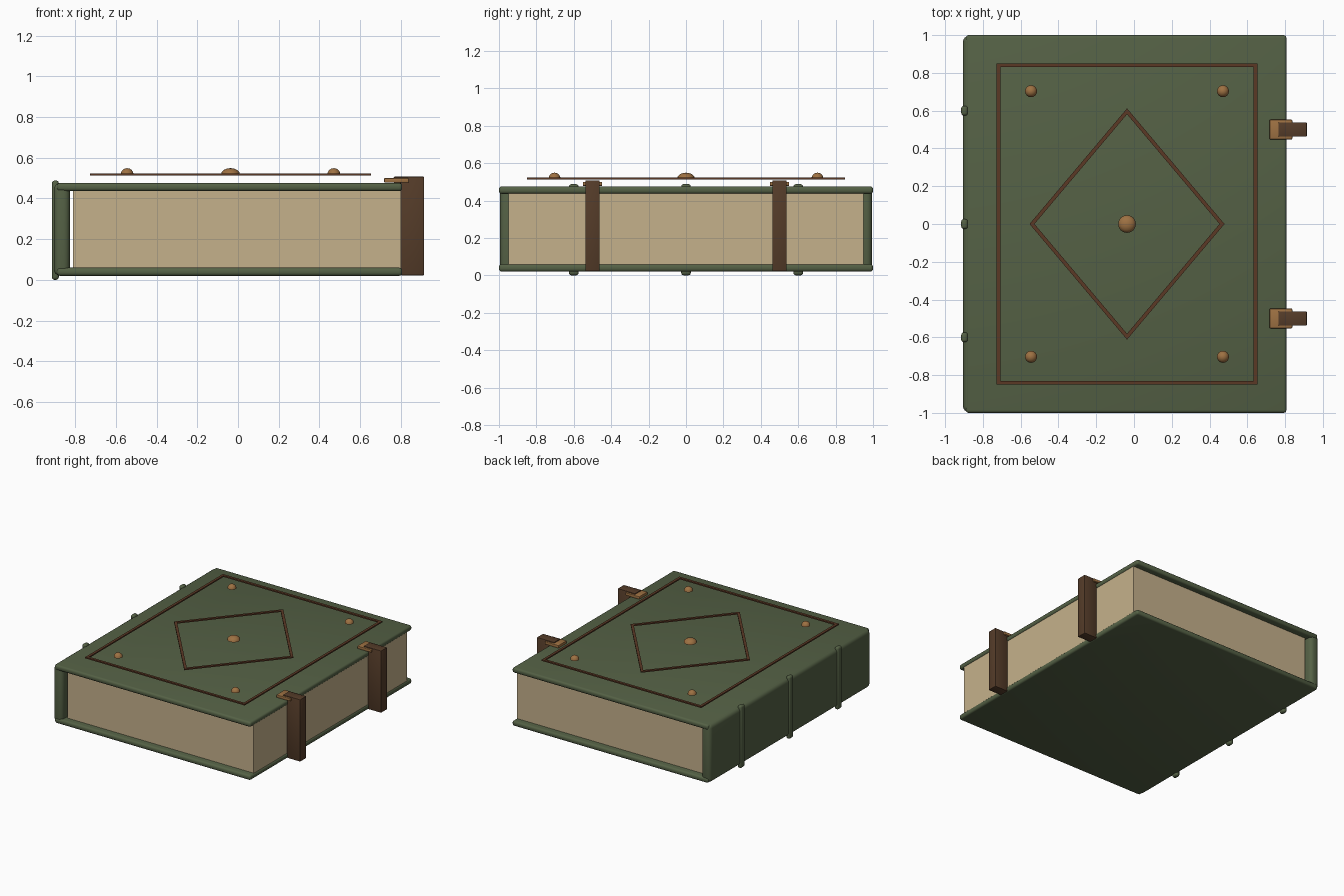
import bpy
import math
from mathutils import Vector

if "Cube" in bpy.data.objects:
    bpy.data.objects.remove(bpy.data.objects["Cube"], do_unlink=True)


def material(name, rgb):
    m = bpy.data.materials.new(name)
    m.use_nodes = True
    col = (*rgb, 1.0)
    m.diffuse_color = col
    m.node_tree.nodes["Principled BSDF"].inputs["Base Color"].default_value = col
    return m


green = material("green leather", (0.09, 0.12, 0.06))
paper = material("aged paper", (0.56, 0.44, 0.26))
strap_brown = material("strap leather", (0.09, 0.045, 0.022))
trim_brown = material("trim brown", (0.105, 0.04, 0.018))
bronze = material("bronze", (0.34, 0.165, 0.055))


def box(name, x, y, z, mat, bevel=0.0, segments=3):
    """Box from (min, max) pairs, with an optional rounded bevel."""
    lo, hi = Vector((x[0], y[0], z[0])), Vector((x[1], y[1], z[1]))
    bpy.ops.mesh.primitive_cube_add(size=1, location=(lo + hi) / 2)
    ob = bpy.context.object
    ob.name = name
    ob.scale = hi - lo
    bpy.ops.object.transform_apply(location=False, rotation=False, scale=True)
    ob.data.materials.append(mat)
    if bevel:
        mod = ob.modifiers.new("rounded edges", "BEVEL")
        mod.width = bevel
        mod.segments = segments
        bpy.ops.object.modifier_apply(modifier=mod.name)
        bpy.ops.object.shade_smooth_by_angle(angle=math.radians(35))
    return ob


def outline(name, outer, inner, z, mat):
    """Flat closed band between two matching loops of points."""
    n = len(outer)
    verts = [(x, y, h) for h in z for loop in (outer, inner) for x, y in loop]
    faces = []
    for i in range(n):
        j = (i + 1) % n
        o, p, q, r = 0, n, 2 * n, 3 * n
        faces += [(q + i, q + j, r + j, r + i), (o + j, o + i, p + i, p + j),
                  (o + i, o + j, q + j, q + i), (p + j, p + i, r + i, r + j)]
    me = bpy.data.meshes.new(name)
    me.from_pydata(verts, [], faces)
    me.materials.append(mat)
    ob = bpy.data.objects.new(name, me)
    bpy.context.collection.objects.link(ob)


def stud(name, x, y, radius, height):
    """Low dome: upper half of a flattened sphere."""
    bpy.ops.mesh.primitive_uv_sphere_add(segments=16, ring_count=8, radius=1)
    ob = bpy.context.object
    ob.name = name
    for v in ob.data.vertices:
        v.co.z = max(v.co.z, 0)
    ob.scale = (radius, radius, height)
    ob.location = (x, y, 0.518)
    bpy.ops.object.transform_apply(location=False, rotation=False, scale=True)
    ob.data.materials.append(bronze)
    bpy.ops.object.shade_smooth_by_angle(angle=math.radians(40))


# Covers, spine and page block
box("bottom_cover", (-0.89, 0.807), (-1, 1), (0.02, 0.06), green, 0.015)
box("top_cover", (-0.89, 0.807), (-1, 1), (0.436, 0.476), green, 0.015)
box("spine", (-0.905, -0.826), (-0.995, 0.995), (0.021, 0.475), green, 0.03, 4)
box("page_block", (-0.81, 0.8), (-0.95, 0.95), (0.055, 0.44), paper)

# Raised bands on the spine
for i, y in enumerate((-0.6, 0, 0.6)):
    box(f"spine_band_{i + 1}", (-0.915, -0.88), (y - 0.026, y + 0.026),
        (0.0, 0.488), green, 0.014)

# Straps with clasp plates
for side, y in (("front", -0.5), ("back", 0.5)):
    w = 0.038
    box(f"{side}_strap", (0.8, 0.915), (y - w, y + w), (0.022, 0.507), strap_brown, 0.004, 2)
    box(f"{side}_strap_tab", (0.765, 0.81), (y - w, y + w), (0.474, 0.507), strap_brown, 0.004, 2)
    box(f"{side}_clasp_plate", (0.718, 0.838), (y - 0.052, y + 0.052), (0.478, 0.5), bronze, 0.004, 2)

# Decorative frame and diamond above the top cover
cx, level = -0.037, (0.512, 0.522)


def rectangle(hx, hy):
    return [(cx - hx, -hy), (cx + hx, -hy), (cx + hx, hy), (cx - hx, hy)]


def diamond(hx, hy):
    return [(cx - hx, 0), (cx, -hy), (cx + hx, 0), (cx, hy)]


outline("cover_frame", rectangle(0.69, 0.851), rectangle(0.67, 0.831), level, trim_brown)
outline("cover_diamond", diamond(0.516, 0.612), diamond(0.49, 0.581), level, trim_brown)

# Bronze studs
stud("centre_stud", cx, 0, 0.047, 0.031)
for sx in (-1, 1):
    for sy in (-1, 1):
        name = f"{'back' if sy > 0 else 'front'}_{'left' if sx > 0 else 'right'}_stud"
        stud(name, cx + sx * 0.508, sy * 0.703, 0.032, 0.031)
